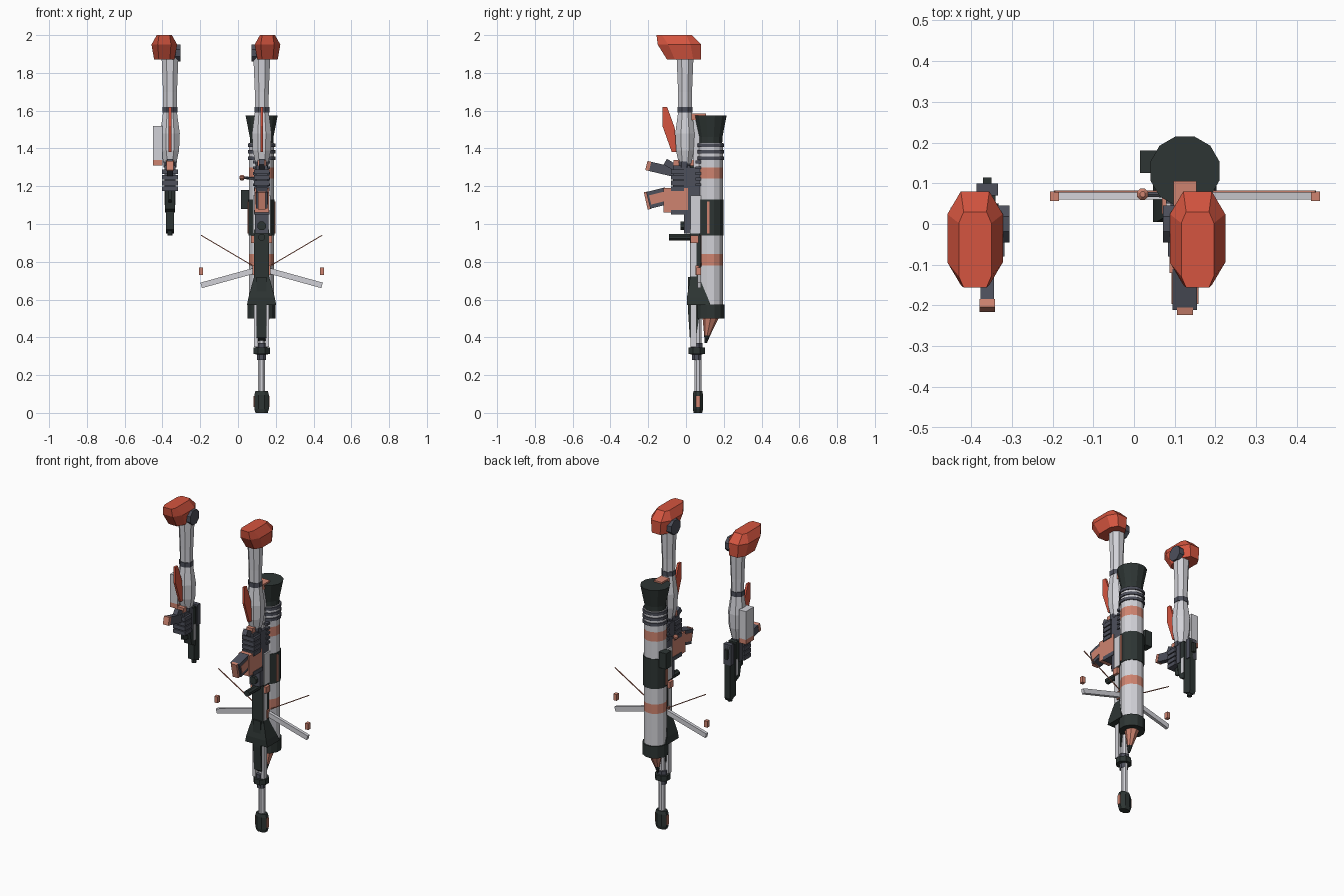
import bpy, bmesh
from math import cos, sin, pi
from mathutils import Vector

if "Cube" in bpy.data.objects:
    bpy.data.objects.remove(bpy.data.objects["Cube"])

UNIT = 0.01  # all sizes below are in hundredths


def material(name, r, g, b):
    mat = bpy.data.materials.new(name)
    mat.use_nodes = True
    mat.diffuse_color = (r, g, b, 1)
    mat.node_tree.nodes["Principled BSDF"].inputs["Base Color"].default_value = (r, g, b, 1)
    return mat


red = material("armour red", .66, .09, .05)
salmon = material("salmon orange", .62, .23, .16)
white = material("pale grey", .64, .64, .68)
black = material("green black", .027, .036, .034)
slate = material("slate grey", .075, .08, .105)


# ---- helpers ----
def loft(name, rings, colours):
    """Skin a list of point rings; one colour for each band."""
    bands = list(colours) if isinstance(colours, (list, tuple)) else [colours] * (len(rings) - 1)
    slots = list(dict.fromkeys(bands))
    bm = bmesh.new()
    loops = [[bm.verts.new(Vector(p) * UNIT) for p in ring] for ring in rings]
    count = len(loops[0])
    for low, high, colour in zip(loops, loops[1:], bands):
        for i in range(count):
            j = (i + 1) % count
            bm.faces.new((low[i], low[j], high[j], high[i])).material_index = slots.index(colour)
    bm.faces.new(loops[0][::-1]).material_index = slots.index(bands[0])
    bm.faces.new(loops[-1]).material_index = slots.index(bands[-1])
    bmesh.ops.recalc_face_normals(bm, faces=bm.faces)
    mesh = bpy.data.meshes.new(name)
    bm.to_mesh(mesh)
    bm.free()
    for slot in slots:
        mesh.materials.append(slot)
    obj = bpy.data.objects.new(name, mesh)
    bpy.context.collection.objects.link(obj)
    return obj


def rect(xs, ys, z):
    return [(xs[0], ys[0], z), (xs[1], ys[0], z), (xs[1], ys[1], z), (xs[0], ys[1], z)]


def box(name, xs, ys, zs, colour):
    return loft(name, [rect(xs, ys, zs[0]), rect(xs, ys, zs[1])], colour)


def turned(name, x, y, profile, colours, sides=8, depth=1):
    """Upright round part from (height, radius) pairs."""
    angles = [2 * pi * (i + .5) / sides for i in range(sides)]
    rings = [[(x + r * cos(a), y + depth * r * sin(a), z) for a in angles] for z, r in profile]
    return loft(name, rings, colours)


def plate(name, x, half, outline, colour):
    """Side outline of (y, z) points given thickness along x."""
    return loft(name, [[(x + s, y, z) for y, z in outline] for s in (-half, half)], colour)


def bar(name, start, end, width, height, colour, sides=4):
    """Straight bar between two points, square or round in section."""
    start, end = Vector(start), Vector(end)
    turn = (end - start).to_track_quat('Z', 'Y')
    k = 1 / cos(pi / sides)
    angles = [2 * pi * (i + .5) / sides for i in range(sides)]
    ring = [turn @ Vector((k * width / 2 * cos(a), k * height / 2 * sin(a), 0)) for a in angles]
    return loft(name, [[start + p for p in ring], [end + p for p in ring]], colour)


def octagon(x, half, front, back, z, cut):
    dy = cut * (back - front) / (2 * half)
    inner = half - cut
    return [(x - inner, front, z), (x + inner, front, z), (x + half, front + dy, z),
            (x + half, back - dy, z), (x + inner, back, z), (x - inner, back, z),
            (x - half, back - dy, z), (x - half, front + dy, z)]


# ---- arms ----
def arm(side, x, out):
    pad = x + 3 * out
    loft(side + "_shoulder_pad", [octagon(pad, 5.4, -10, 8, 187, 2.5),
                                  octagon(pad, 6.8, -15, 8, 195, 3.3),
                                  octagon(pad, 4, -15.6, 3, 200, 1.2)], red)
    bar(side + "_shoulder_joint", (x - 5.5 * out, 0, 190.5), (x, 0, 190.5), 9, 9, slate, 8)
    turned(side + "_upper_arm", x, -.5, [(162, 3.9), (170, 4), (190, 4.9)], white)
    turned(side + "_elbow", x, -.5, [(159, 4.3), (162, 4.3)], slate)
    turned(side + "_forearm", x, -.5, [(132, 3.6), (139, 5.2), (148, 5.6), (159, 4)], white)
    plate(side + "_elbow_blade", x, .7, [(-12.5, 162), (-10, 162), (-6, 151), (-5, 138),
                                         (-7.5, 138), (-12.5, 152)], red)
    turned(side + "_wrist", x, -1, [(130, 3.6), (133, 3.9)], slate)
    box(side + "_wrist_guard", (x - 2.2, x + 2.2), (-6.5, -3), (129, 134), salmon)
    # fist: palm, four stacked fingers and a thumb
    box(side + "_palm", (x - 3, x + 3), (-7, 2), (118, 131), slate)
    for i in range(4):
        z = 117.5 + 3 * i
        box(f"{side}_finger_{i}", (x - 4.2, x + 4.2), (-8, -1), (z, z + 2.4), slate)
    bar(side + "_thumb", (x, -11, 133), (x, -6, 130), 3, 3.5, slate)


LEFT, RIGHT = 12.6, -36
arm("left", LEFT, 1)
arm("right", RIGHT, -1)

# ---- right forearm box ----
box("forearm_box", (-45, -40), (-4, 4), (134, 152), white)
box("forearm_box_base", (-45, -40), (-4, 4), (131, 134), salmon)

# ---- pistol in the right hand, muzzle down ----
x = RIGHT
plate("pistol_slide", x, 2, [(4, 97), (9, 95), (10, 97), (10, 130), (4, 130)], black)
plate("pistol_frame", x, 2.6, [(1, 108), (5, 106), (5, 131), (-2, 131), (-2, 122)], black)
box("pistol_sight", (x - 1, x + 1), (9, 11.4), (122, 128), black)
box("pistol_rear", (x - 2.6, x + 2.6), (7, 10), (118, 131), slate)
turned("pistol_muzzle", x, 7, [(94, 1.5), (97, 1.5)], black)
bar("pistol_grip", (x, 4, 125), (x, -19, 130.5), 3.4, 5, slate)
bar("pistol_grip_base", (x, -19, 130.5), (x, -21, 131), 3.8, 5, salmon)
plate("pistol_trigger_guard", x, .8, [(-5, 113), (2, 111), (2, 113), (-3, 115), (-3, 120), (-5, 120)], black)
for s in (-1, 1):
    box("pistol_side_strip", (x + s * 2.6 - .3, x + s * 2.6 + .3), (3, 5), (110, 120), white)

# ---- launcher tube behind the left arm ----
x = 12.5
turned("launcher_tube", x, 13, [(55, 6.8), (78, 6.8), (84, 6.8), (94, 6.8), (113, 6.8), (124, 6.8),
                                (130, 6.8), (143, 6.8)],
       [white, salmon, white, black, white, salmon, white], 12)
turned("launcher_dark_band", x, 13, [(94, 7.2), (113, 7.2)], black, 12)
turned("launcher_flare", x, 13, [(143, 6.4), (146, 6.5), (157.5, 8.8)], black, 12)
turned("launcher_cap", x, 13, [(50, 7.6), (57.5, 7.6)], black, 12)
for i in range(3):
    z = 134 + 3.4 * i
    turned(f"launcher_ring_{i}", x, 13, [(z, 7.5), (z + 1.8, 7.5)], slate, 12)
loft("rocket_tip", [[(x + r * cos(k * pi / 4), y + r * sin(k * pi / 4), z) for k in range(8)]
                    for z, y, r in ((37, 10.5, .6), (41, 11.2, 1.6), (50, 13, 4.2))], [black, salmon])
box("launcher_side_box", (1.5, 6.5), (12.5, 18), (108, 118), black)

# ---- rifle in the left hand, muzzle down ----
turned("rifle_muzzle", x, 6.3, [(0, 3.5), (2, 4.2), (9.5, 4.2), (11.5, 3.6)], black, depth=.7)
for s in (-1, 1):
    box("muzzle_slot", (x + s * 4 - .3, x + s * 4 + .3), (5.2, 7.4), (3, 9), salmon)
turned("rifle_barrel", x, 6.3, [(10, 2), (62, 2)], white)
turned("barrel_collar", x, 5.6, [(28, 2.6), (31, 2.6), (31.1, 4.7), (34.5, 4.7), (34.6, 3.4), (37, 3.4)],
       [slate, black, black, black, slate])
for s in (-1, 1):
    bar("gas_tube", (x + 3 * s, 4, 35), (x + 3 * s, 4, 94), 2, 3.2, white)
    box("handguard_clip", (x + 4.6 * s - 1, x + 4.6 * s + 1), (2.5, 6.5), (90, 94), salmon)
    box("handguard_pin", (x + 4 * s - .8, x + 4 * s + .8), (5, 7), (73, 78), salmon)
plate("barrel_shroud", x, 2.6, [(2, 40), (5, 38), (8, 57), (8, 72), (1, 72), (1, 55)], black)
loft("barrel_skirt", [rect((x - 7.8, x + 7.8), (.5, 13), 57), rect((x - 7, x + 7), (.5, 11.5), 61),
                      rect((x - 3.5, x + 3.5), (2.5, 6), 74)], black)
box("handguard", (x - 3.9, x + 3.9), (2, 8), (70, 97), black)
box("receiver", (x - 3.6, x + 3.6), (-1, 9), (95, 130), slate)
box("receiver_cover", (x - 4.6, x + 4.6), (2.5, 10.5), (95, 115), white)
box("launcher_mount", (x - 5, x + 5), (10.5, 14), (94, 113), black)
for s in (-1, 1):
    box("mount_stripe", (x + 7 * s - .4, x + 7 * s + .4), (11, 12.5), (95, 112), salmon)
for i in range(5):
    z = 120 + 3 * i
    box(f"rail_tooth_{i}", (x - 4.5, x + 4.5), (5, 8.5), (z, z + 1.5), slate)
box("stock", (x - 2.4, x + 2.4), (4, 9), (130, 156), white)
box("stock_pad", (x - 2.8, x + 2.8), (3, 10.5), (155, 158.5), salmon)
bar("fore_sight", (x, -9, 93), (x, 3, 93), 3.6, 3.6, black, 8)
bar("front_lens", (x, -3, 99), (x, 3, 99), 4.6, 4.6, black, 8)

# magazine and its housing
box("magazine_housing", (x - 3.8, x + 3.8), (-12, 1), (106, 119), salmon)
box("magazine_housing_frame", (x - 4.1, x + 4.1), (-8, 1.5), (105, 107.5), slate)
bar("magazine", (x, -10, 115), (x, -20, 112.5), 6, 9, slate)
bar("magazine_base", (x, -19.5, 112.6), (x, -21.3, 112.2), 4, 9.4, salmon)
for s in (-1, 1):
    bar("magazine_side_panel", (x + 3 * s, -11, 114.7), (x + 3 * s, -19, 112.7), .7, 5, salmon)

# bolt handle
bar("bolt_handle", (10, 7, 124), (3, 7.3, 124.5), 1.2, 1.2, slate, 6)
turned("bolt_knob", 2.1, 7.3, [(123, .7), (124, 1.5), (125.2, 1.5), (126, .7)], salmon)

# spread bipod with loose feet and thin braces
for s in (-1, 1):
    bar("bipod_leg", (x + 3 * s, 7, 75.5), (x + 32 * s, 7, 67.5), 2, 3, white)
    box("bipod_foot", (x + 32 * s - 1.1, x + 32 * s + 1.1), (5.6, 8), (73, 77), salmon)
    bar("bipod_brace", (x + 4 * s, 8, 77.5), (x + 32 * s, 8, 94), .5, .5, salmon)
